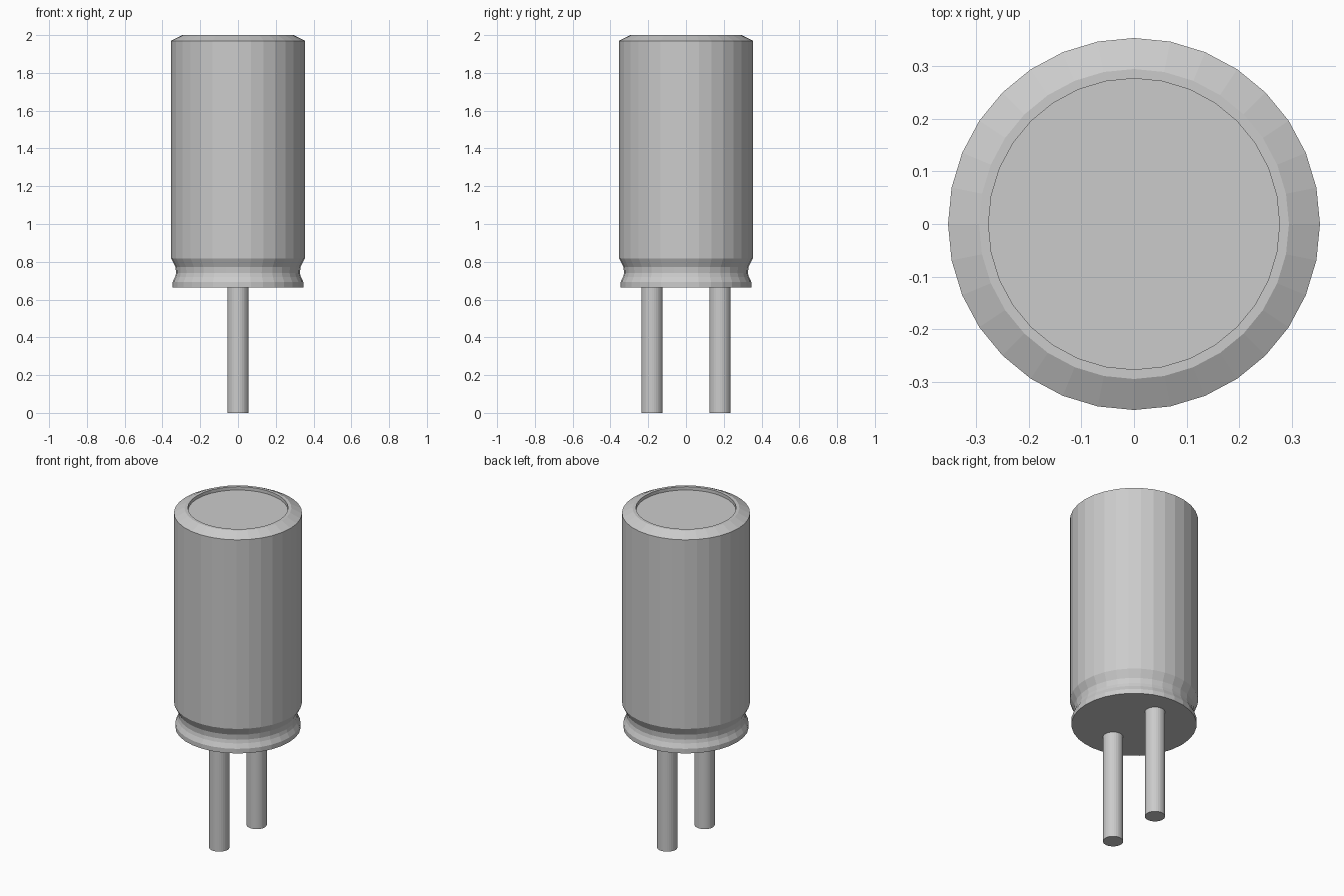
import bpy, bmesh, math

if "Cube" in bpy.data.objects:
    bpy.data.objects.remove(bpy.data.objects["Cube"])

SIDES = 32


def lathe(name, profile, sides=SIDES, centre=(0, 0)):
    """Revolve (radius, z) points around z, capping both ends."""
    bm = bmesh.new()
    rings = []
    for r, z in profile:
        rings.append([bm.verts.new((r * math.cos(2 * math.pi * i / sides),
                                    r * math.sin(2 * math.pi * i / sides), z))
                      for i in range(sides)])
    for low, high in zip(rings, rings[1:]):
        for i in range(sides):
            j = (i + 1) % sides
            bm.faces.new((low[i], low[j], high[j], high[i]))
    bm.faces.new(rings[0][::-1])
    bm.faces.new(rings[-1])
    mesh = bpy.data.meshes.new(name)
    bm.to_mesh(mesh)
    bm.free()
    obj = bpy.data.objects.new(name, mesh)
    obj.location = (centre[0], centre[1], 0)
    bpy.context.collection.objects.link(obj)
    return obj


# Can: crimped groove near the base, chamfered rim and shallow recessed top
lathe("capacitor_can", [
    (0.346, 0.665), (0.346, 0.693), (0.333, 0.72), (0.328, 0.74),
    (0.331, 0.772), (0.354, 0.818), (0.354, 1.97),
    (0.295, 2.0), (0.277, 2.0), (0.277, 1.98),
])

# Two wire leads
for side, y in (("front", -0.18), ("back", 0.18)):
    lathe(side + "_lead", [(0.056, 0.0), (0.056, 0.67)], centre=(0, y))
